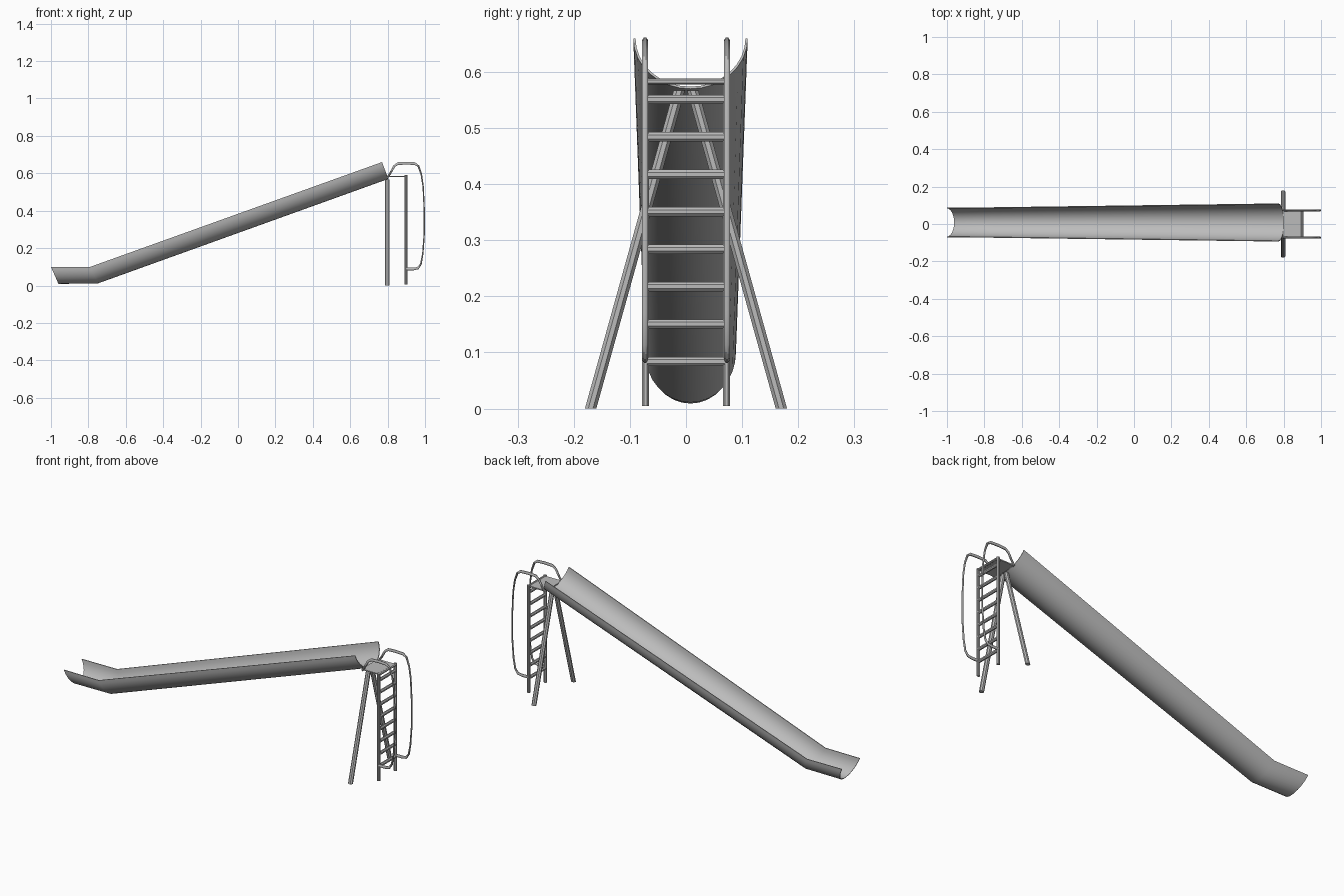
import bpy, bmesh, math
from mathutils import Vector

cube = bpy.data.objects.get("Cube")
if cube:
    bpy.data.objects.remove(cube, do_unlink=True)

# Single metal material
metal = bpy.data.materials.new("grey metal")
metal.use_nodes = True
GREY = (0.5, 0.5, 0.5, 1)
metal.diffuse_color = GREY
metal.node_tree.nodes["Principled BSDF"].inputs["Base Color"].default_value = GREY


def finish(name, bm, angle=35):
    bmesh.ops.recalc_face_normals(bm, faces=bm.faces[:])
    mesh = bpy.data.meshes.new(name)
    bm.to_mesh(mesh)
    bm.free()
    mesh.materials.append(metal)
    ob = bpy.data.objects.new(name, mesh)
    bpy.context.collection.objects.link(ob)
    bpy.ops.object.select_all(action='DESELECT')
    ob.select_set(True)
    bpy.context.view_layer.objects.active = ob
    bpy.ops.object.shade_smooth_by_angle(angle=math.radians(angle))
    return ob


def loft(name, rings, angle=35):
    """Join closed rings of points into a capped solid."""
    bm = bmesh.new()
    loops = [[bm.verts.new(p) for p in ring] for ring in rings]
    n = len(loops[0])
    for a, b in zip(loops, loops[1:]):
        for i in range(n):
            j = (i + 1) % n
            bm.faces.new((a[i], a[j], b[j], b[i]))
    bm.faces.new(loops[0])
    bm.faces.new(loops[-1])
    return finish(name, bm, angle)


def ring(center, u, v, sides=8):
    angles = [2 * math.pi * (i + 0.5) / sides for i in range(sides)]
    return [Vector(center) + u * math.cos(a) + v * math.sin(a) for a in angles]


X, Y, Z = Vector((1, 0, 0)), Vector((0, 1, 0)), Vector((0, 0, 1))

# Chute: half-elliptical trough with a flat run-out, widening to the top
CHUTE_Y, WALL, STEPS = 0.008, 0.004, 16
sections = [  # rim x, rim z, half width, depth x, depth z
    (-1.0, 0.10, 0.079, 0.04, -0.091),
    (-0.79, 0.10, 0.081, 0.04, -0.089),
    (0.77, 0.66, 0.102, 0.034, -0.09),
]
rings = []
for x, z, half, dx, dz in sections:
    drop = Vector((dx, 0, dz))

    def arc(inset):
        k = 1 - inset / drop.length
        return [Vector((x, CHUTE_Y, z)) + drop * k * math.sin(math.pi * i / STEPS)
                + Y * (half - inset) * math.cos(math.pi * i / STEPS)
                for i in range(STEPS + 1)]
    rings.append(arc(0) + arc(WALL)[::-1])
loft("chute", rings, 30)

# Splayed support legs, ladder posts and bent handrails on both sides
rail_path = [(0.80, 0.58), (0.815, 0.602), (0.835, 0.638), (0.855, 0.652), (0.90, 0.654),
             (0.945, 0.652), (0.965, 0.638), (0.98, 0.595), (0.99, 0.53),
             (0.996, 0.40), (0.996, 0.28), (0.988, 0.17), (0.978, 0.115),
             (0.962, 0.093), (0.94, 0.089), (0.90, 0.089)]
rail_points = [Vector((x, 0, z)) for x, z in rail_path]
for side, s in (("left", 1), ("right", -1)):
    loft(side + "_support_leg", [
        ring((0.797, s * 0.17, 0), X * 0.013, Y * 0.011),
        ring((0.797, s * 0.012, 0.567), X * 0.013, Y * 0.011)])
    loft(side + "_ladder_post", [
        ring((0.898, s * 0.072, 0.005), X * 0.009, Y * 0.0068),
        ring((0.898, s * 0.072, 0.59), X * 0.009, Y * 0.0068)])
    rail_rings = []
    for i, p in enumerate(rail_points):
        ahead = rail_points[min(i + 1, len(rail_points) - 1)]
        t = (ahead - rail_points[max(i - 1, 0)]).normalized()
        # the tube flattens where it runs upright
        thick = 0.0035 + 0.0045 * abs(t.x)
        rail_rings.append(ring(p + Y * s * 0.073, Y * 0.0055, t.cross(Y) * thick))
    loft(side + "_handrail", rail_rings, 40)

# Ladder rungs
for i in range(8):
    z = 0.084 + i * 0.0667
    loft("rung_%d" % (i + 1), [
        ring((0.898, y, z), X * 0.009, Z * 0.009) for y in (-0.07, 0.07)])

# Top platform with a rounded front bar
bm = bmesh.new()
bmesh.ops.create_cube(bm, size=1)
for v in bm.verts:
    v.co = Vector((0.848 + v.co.x * 0.105, v.co.y * 0.142, 0.583 + v.co.z * 0.006))
finish("platform", bm)
loft("platform_bar", [ring((0.9, y, 0.583), X * 0.008, Z * 0.006) for y in (-0.07, 0.07)])
